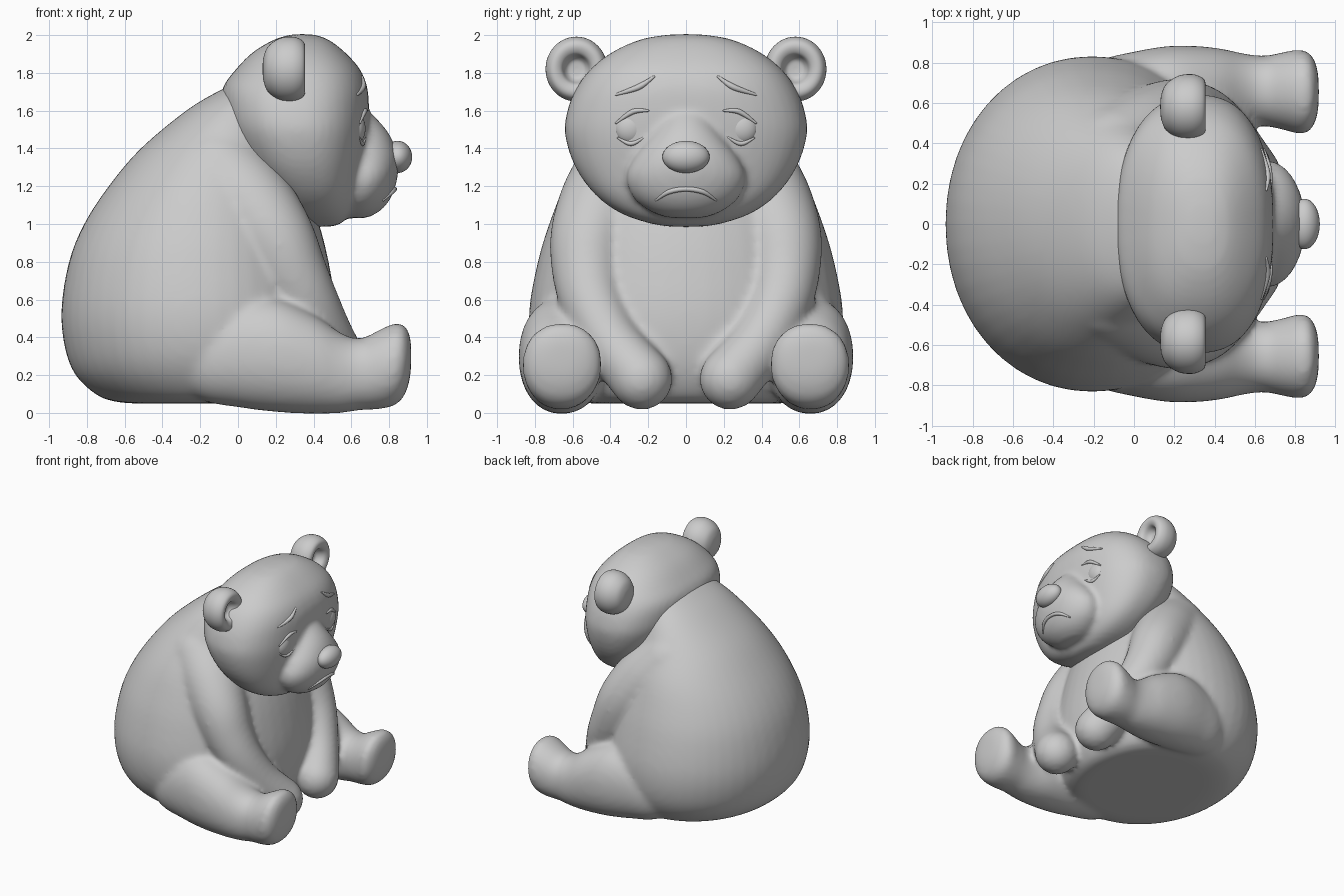
import bpy, bmesh, math
from mathutils import Vector

if "Cube" in bpy.data.objects:
    bpy.data.objects.remove(bpy.data.objects["Cube"])


def catmull(rows, steps):
    """Smoothly interpolate a list of equal-length tuples."""
    out = []
    for i in range(len(rows) - 1):
        p0, p1 = rows[max(i - 1, 0)], rows[i]
        p2, p3 = rows[i + 1], rows[min(i + 2, len(rows) - 1)]
        for k in range(steps):
            t = k / steps
            out.append([0.5 * (2 * b + (c - a) * t + (2 * a - 5 * b + 4 * c - d) * t * t
                               + (3 * b - a - 3 * c + d) * t ** 3)
                        for a, b, c, d in zip(p0, p1, p2, p3)])
    out.append(list(rows[-1]))
    return out


def skin(name, rings):
    """Bridge rings of points into a closed smooth mesh."""
    bm = bmesh.new()
    loops = [[bm.verts.new(p) for p in ring] for ring in rings]
    n = len(loops[0])
    for a, b in zip(loops, loops[1:]):
        for i in range(n):
            j = (i + 1) % n
            bm.faces.new((a[i], a[j], b[j], b[i]))
    bm.faces.new(loops[0])
    bm.faces.new(loops[-1])
    bmesh.ops.recalc_face_normals(bm, faces=bm.faces)
    for f in bm.faces:
        f.smooth = True
    me = bpy.data.meshes.new(name)
    bm.to_mesh(me)
    bm.free()
    ob = bpy.data.objects.new(name, me)
    bpy.context.collection.objects.link(ob)
    return ob


def loft(name, rows, axis='z', power=2.0, steps=5, n=48):
    """Rows (t, a_lo, a_hi, b_lo, b_hi): a = x or z, b = y."""
    rings = []
    for t, alo, ahi, blo, bhi in catmull(rows, steps):
        ring = []
        for i in range(n):
            c, s = math.cos(2 * math.pi * i / n), math.sin(2 * math.pi * i / n)
            a = (alo + ahi) / 2 + (ahi - alo) / 2 * math.copysign(abs(c) ** (2 / power), c)
            b = (blo + bhi) / 2 + (bhi - blo) / 2 * math.copysign(abs(s) ** (2 / power), s)
            ring.append((a, b, t) if axis == 'z' else (t, b, a))
        rings.append(ring)
    return skin(name, rings)


def tube(name, pts, steps=6, n=32):
    """Round tube through (x, y, z, radius) with domed ends."""
    path = catmull(pts, steps)
    pos = [Vector(p[:3]) for p in path]
    rad = [p[3] for p in path]
    tan = [(pos[min(i + 1, len(pos) - 1)] - pos[max(i - 1, 0)]).normalized()
           for i in range(len(pos))]
    dome = [math.radians(a) for a in (87, 70, 52, 35, 17)]
    secs = [(pos[0] - tan[0] * rad[0] * math.sin(a), tan[0], rad[0] * math.cos(a)) for a in dome]
    secs += list(zip(pos, tan, rad))
    secs += [(pos[-1] + tan[-1] * rad[-1] * math.sin(a), tan[-1], rad[-1] * math.cos(a))
             for a in reversed(dome)]
    rings = []
    for p, t, r in secs:
        u = t.cross(Vector((1, 0, 0.01))).normalized()
        v = t.cross(u)
        rings.append([p + r * (math.cos(2 * math.pi * i / n) * u + math.sin(2 * math.pi * i / n) * v)
                      for i in range(n)])
    return skin(name, rings)


def ball(name, loc, size):
    bpy.ops.mesh.primitive_uv_sphere_add(segments=32, ring_count=20, location=loc)
    ob = bpy.context.object
    ob.name = name
    ob.scale = size
    bpy.ops.object.shade_smooth()
    return ob


def drape(name, target, pts, radius):
    """Thin ridge whose (y, z) points are dropped onto the front of a part."""
    path = []
    for i, (y, z) in enumerate(pts):
        hit, loc, _, _ = target.ray_cast((2, y, z), (-1, 0, 0))
        r = radius * (0.4 if i in (0, len(pts) - 1) else 1)
        path.append((loc.x if hit else 0.64, y, z, r))
    return tube(name, path, 5, 12)


def fuse(main, parts, soft):
    """Join parts into one soft skin."""
    bpy.ops.object.select_all(action='DESELECT')
    for ob in parts + [main]:
        ob.select_set(True)
    bpy.context.view_layer.objects.active = main
    bpy.ops.object.join()
    mod = main.modifiers.new("fuse", 'REMESH')
    mod.mode = 'VOXEL'
    mod.voxel_size = 0.02
    mod.use_smooth_shade = True
    mod = main.modifiers.new("soften", 'SMOOTH')
    mod.factor = 0.5
    mod.iterations = soft


# Torso: z, back x, front x, half width
torso = [(0.05, -0.5, 0.25, 0.45), (0.055, -0.62, 0.36, 0.56), (0.09, -0.74, 0.43, 0.67),
         (0.2, -0.86, 0.49, 0.765), (0.35, -0.918, 0.52, 0.82), (0.55, -0.935, 0.52, 0.83),
         (0.8, -0.895, 0.48, 0.785), (1.0, -0.815, 0.43, 0.725), (1.2, -0.685, 0.36, 0.645),
         (1.4, -0.515, 0.3, 0.53), (1.6, -0.275, 0.25, 0.40), (1.7, -0.11, 0.22, 0.29),
         (1.75, 0.0, 0.2, 0.15)]
body = loft("body", [(z, b, f, -w, w) for z, b, f, w in torso], power=2.07)
limbs = []

# Legs: x, z low, z high, inner y, outer y
leg = [(-0.4, 0.2, 0.4, 0.5, 0.66), (-0.2, 0.07, 0.52, 0.44, 0.80), (0.0, 0.03, 0.6, 0.42, 0.855),
       (0.2, 0.005, 0.605, 0.42, 0.885), (0.4, -0.005, 0.52, 0.44, 0.875), (0.55, 0.0, 0.42, 0.48, 0.845),
       (0.65, 0.015, 0.395, 0.485, 0.835), (0.75, 0.02, 0.44, 0.465, 0.855),
       (0.83, 0.04, 0.475, 0.445, 0.865), (0.88, 0.09, 0.465, 0.47, 0.84),
       (0.91, 0.18, 0.41, 0.54, 0.77), (0.917, 0.27, 0.35, 0.62, 0.69)]
# Arms, from deep in the shoulder to the paw: x, y, z, radius
arm = [(-0.1, 0.33, 1.26, 0.26), (0.06, 0.43, 1.1, 0.245), (0.19, 0.505, 0.93, 0.215),
       (0.28, 0.52, 0.75, 0.19), (0.37, 0.49, 0.57, 0.17), (0.47, 0.39, 0.37, 0.157),
       (0.57, 0.235, 0.18, 0.165)]
for s in (1, -1):
    limbs.append(loft("leg", [(x, lo, hi, s * i, s * o) for x, lo, hi, i, o in leg], 'x', 2.15))
    limbs.append(tube("arm", [(x, s * y, z, r) for x, y, z, r in arm]))
fuse(body, limbs, 12)

# Head: z, back x, front x, half width
skull = [(0.985, 0.41, 0.45, 0.02), (0.995, 0.33, 0.53, 0.15), (1.05, 0.24, 0.59, 0.33),
         (1.15, 0.15, 0.635, 0.475), (1.3, 0.03, 0.665, 0.585), (1.47, -0.055, 0.688, 0.64),
         (1.6, -0.085, 0.693, 0.628), (1.72, -0.08, 0.685, 0.58), (1.82, -0.01, 0.645, 0.505),
         (1.91, 0.08, 0.565, 0.39), (1.975, 0.19, 0.48, 0.245), (2.0, 0.27, 0.41, 0.11),
         (2.005, 0.32, 0.36, 0.02)]
head = loft("head", [(z, b, f, -w, w) for z, b, f, w in skull], power=2.4)

# Muzzle
snout = [(1.03, 0.62, 0.66, 0.03), (1.04, 0.55, 0.70, 0.12), (1.08, 0.5, 0.765, 0.21),
         (1.15, 0.48, 0.815, 0.285), (1.25, 0.48, 0.845, 0.315), (1.35, 0.48, 0.848, 0.275),
         (1.45, 0.5, 0.815, 0.2), (1.53, 0.52, 0.76, 0.14), (1.6, 0.55, 0.69, 0.09)]
muzzle = loft("muzzle", [(z, b, f, -w, w) for z, b, f, w in snout])
ball("nose", (0.845, 0, 1.355), (0.077, 0.125, 0.085))

bpy.context.view_layer.update()
drape("mouth", muzzle, [(-0.16, 1.125), (-0.09, 1.17), (0, 1.185), (0.09, 1.17), (0.16, 1.125)], 0.013)

# Ears: cupped bowls opening forward (x, radius)
cup = [(0.13, 0.005), (0.135, 0.06), (0.16, 0.115), (0.22, 0.155), (0.29, 0.163), (0.34, 0.145),
       (0.355, 0.115), (0.34, 0.08), (0.3, 0.06), (0.28, 0.04), (0.275, 0.005)]
for s, side in ((1, "left"), (-1, "right")):
    ear = loft(side + "_ear", [(x, -r, r, -r, r) for x, r in cup], 'x')
    ear.location = (0, s * 0.58, 1.82)
    ear.scale.z = 1.05
    # Closed, drooping eyes and worried brows
    ball(side + "_eye", (0.62, s * 0.295, 1.505), (0.055, 0.085, 0.085))
    drape(side + "_eyelid", head, [(s * 0.2, 1.60), (s * 0.28, 1.595), (s * 0.37, 1.535)], 0.014)
    drape(side + "_eye_bag", head, [(s * 0.22, 1.46), (s * 0.29, 1.425), (s * 0.36, 1.455)], 0.012)
    drape(side + "_brow", head, [(s * 0.17, 1.78), (s * 0.25, 1.725), (s * 0.37, 1.685)], 0.016)

# Blend the muzzle into the face
fuse(head, [muzzle], 6)
